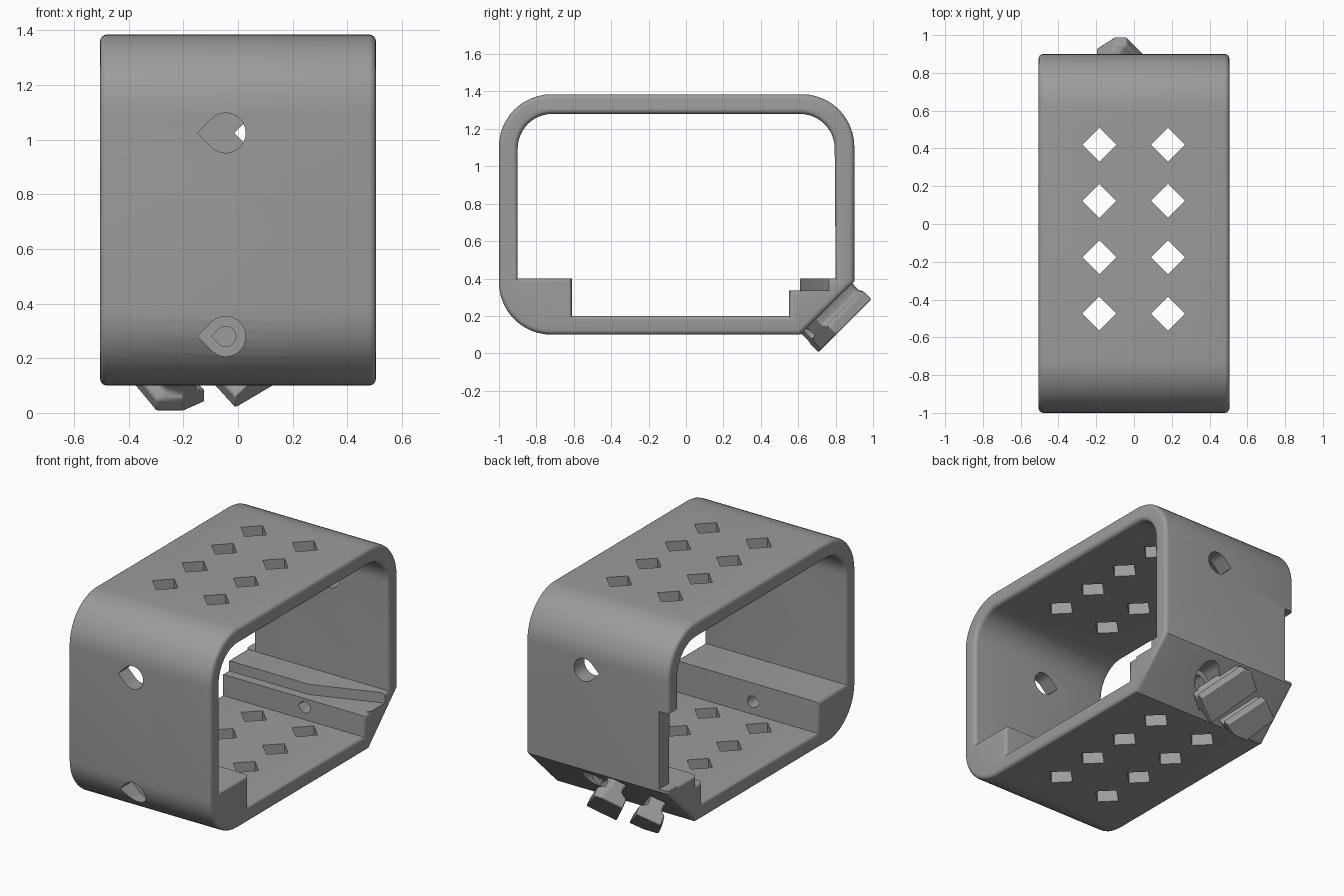
import bpy, bmesh
from math import cos, sin, radians, sqrt
from mathutils import Matrix, Vector

if "Cube" in bpy.data.objects:
    bpy.data.objects.remove(bpy.data.objects["Cube"], do_unlink=True)

grey = bpy.data.materials.new("plain grey")
grey.use_nodes = True
COLOR = (0.33, 0.33, 0.33, 1)
grey.diffuse_color = COLOR
grey.node_tree.nodes["Principled BSDF"].inputs["Base Color"].default_value = COLOR


def axes(ex, ey, ez, origin=(0, 0, 0)):
    m = Matrix((ex, ey, ez)).transposed().to_4x4()
    m.translation = Vector(origin)
    return m


ALONG_X = axes((0, 1, 0), (0, 0, 1), (1, 0, 0))
ALONG_Y = axes((1, 0, 0), (0, 0, 1), (0, 1, 0))
ALONG_Z = Matrix()


def add(name, bm, frame):
    bmesh.ops.transform(bm, matrix=frame, verts=bm.verts)
    bmesh.ops.recalc_face_normals(bm, faces=bm.faces)
    mesh = bpy.data.meshes.new(name)
    bm.to_mesh(mesh)
    bm.free()
    obj = bpy.data.objects.new(name, mesh)
    bpy.context.collection.objects.link(obj)
    mesh.materials.append(grey)
    return obj


def loft(name, rings, frame):
    """Closed solid through rings of 3D points."""
    bm = bmesh.new()
    loops = [[bm.verts.new(p) for p in ring] for ring in rings]
    n = len(loops[0])
    for a, b in zip(loops, loops[1:]):
        for i in range(n):
            j = (i + 1) % n
            bm.faces.new((a[i], a[j], b[j], b[i]))
    bm.faces.new(loops[0][::-1])
    bm.faces.new(loops[-1])
    return add(name, bm, frame)


def activate(obj):
    bpy.ops.object.select_all(action='DESELECT')
    obj.select_set(True)
    bpy.context.view_layer.objects.active = obj


def cut(target, pts, lo, hi, frame):
    cutter = loft("cutter", [[(x, y, h) for x, y in pts] for h in (lo, hi)], frame)
    cutter.hide_render = True
    mod = target.modifiers.new("cut", 'BOOLEAN')
    mod.operation, mod.solver, mod.object = 'DIFFERENCE', 'EXACT', cutter
    activate(target)
    bpy.ops.object.modifier_apply(modifier=mod.name)
    bpy.data.objects.remove(cutter, do_unlink=True)


def arc(cx, cy, r, start, steps=12):
    return [(cx + r * cos(radians(start + 90 * i / steps)),
             cy + r * sin(radians(start + 90 * i / steps))) for i in range(steps + 1)]


def teardrop(cx, cy, r):
    ring = [(cx + r * cos(radians(a)), cy + r * sin(radians(a))) for a in range(-135, 136, 10)]
    return ring + [(cx - r * sqrt(2), cy)]


# Frame: rounded band with a chamfered back corner, steps and rounded rims
outer = ([(0.61, 0.1), (0.9, 0.385)] + arc(0.62, 1.105, 0.28, 0)
         + arc(-0.72, 1.105, 0.28, 90) + arc(-0.72, 0.38, 0.28, 180))
inner = ([(-0.61, 0.2), (0.55, 0.2), (0.55, 0.335), (0.61, 0.335), (0.61, 0.4), (0.8, 0.4)]
         + arc(0.61, 1.095, 0.185, 0) + arc(-0.715, 1.095, 0.185, 90)
         + [(-0.9, 0.4), (-0.61, 0.4)])
curve = bpy.data.curves.new("frame_outline", 'CURVE')
curve.dimensions, curve.fill_mode = '2D', 'BOTH'
curve.extrude, curve.bevel_depth, curve.offset, curve.bevel_resolution = 0.48, 0.025, -0.025, 3
for pts in (outer, inner):
    spline = curve.splines.new('POLY')
    spline.points.add(len(pts) - 1)
    for p, (a, b) in zip(spline.points, pts):
        p.co = (a, b, 0, 1)
    spline.use_cyclic_u = True
outline = bpy.data.objects.new("frame_outline", curve)
bpy.context.collection.objects.link(outline)
bpy.context.view_layer.update()
bm = bmesh.new()
bm.from_mesh(outline.evaluated_get(bpy.context.evaluated_depsgraph_get()).to_mesh())
bpy.data.objects.remove(outline, do_unlink=True)
bmesh.ops.remove_doubles(bm, verts=bm.verts, dist=0.0005)
frame = add("frame", bm, ALONG_X)

# Diamond vents through the top and bottom
D = 0.09
for x in (-0.183, 0.18):
    for row in range(4):
        y = 0.42 - 0.298 * row
        cut(frame, [(x + D, y), (x, y + D), (x - D, y), (x, y - D)], -0.1, 1.6, ALONG_Z)

# Teardrop screw holes: wide outside, narrow through the inner blocks
FRONT_X, BACK_X = -0.045, 0.09
for x, lo, hi, deep, shallow in ((FRONT_X, -1.1, -0.7, -0.5, -0.86),
                                 (BACK_X, 1.1, 0.7, 0.4, 0.72)):
    cut(frame, teardrop(x, 1.025, 0.073), lo, hi, ALONG_Y)
    cut(frame, teardrop(x, 0.28, 0.073), lo, shallow, ALONG_Y)
    cut(frame, teardrop(x, 0.28, 0.037), lo, deep, ALONG_Y)

# Tapered end of the upper back step, and the trimmed edge of the back wall
cut(frame, [(0.05, 0.6), (0.52, 0.6), (0.52, 0.77)], 0.335, 0.45, ALONG_Z)
cut(frame, [(-0.6, 0.7), (-0.44, 0.7), (-0.44, 1), (-0.6, 1)], 0.402, 0.9, ALONG_Z)

# Two slanted hooks on the chamfer, each with a narrow neck under a wide head
S = sqrt(0.5)
CHAMFER = axes((1, 0, 0), (0, S, S), (0, S, -S), (0, 0.755, 0.2425))
LONG = Vector((-0.6, 0.8))
ACROSS = Vector((0.8, 0.6))


def hook(name, pts):
    pts = [Vector(p) for p in pts]
    mid = sum(pts, Vector((0, 0))) / len(pts)
    rings = []
    for height, width in ((-0.02, 0.75), (0.02, 0.55), (0.05, 0.55), (0.075, 1), (0.135, 1)):
        ring = []
        for p in pts:
            q = mid + LONG * (p - mid).dot(LONG) + ACROSS * (p - mid).dot(ACROSS) * width
            ring.append((q.x, q.y, height))
        rings.append(ring)
    obj = loft(name, rings, CHAMFER)
    mod = obj.modifiers.new("soft edges", 'BEVEL')
    mod.width, mod.segments = 0.008, 2
    return obj


hooks = [hook("inner_hook", [(-0.01, -0.185), (0.14, -0.06), (-0.04, 0.2), (-0.1, 0.2), (-0.2, 0.11)]),
         hook("outer_hook", [(-0.3, -0.2), (-0.2, -0.2), (-0.12, -0.15), (-0.28, 0.08), (-0.41, -0.01)])]

for obj in [frame] + hooks:
    activate(obj)
    bpy.ops.object.shade_smooth_by_angle(angle=radians(30))
